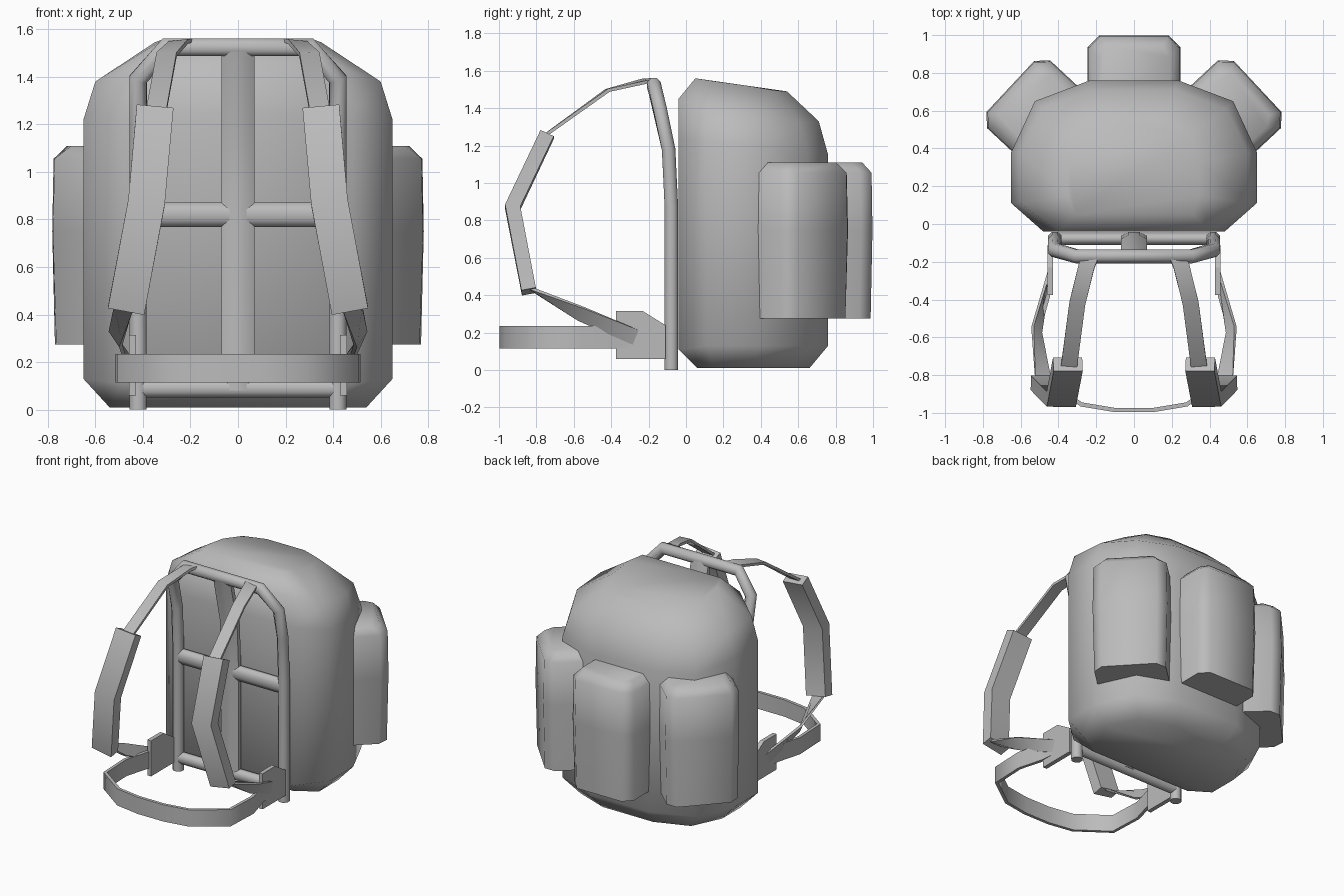
import bpy, bmesh, math
from mathutils import Vector, Matrix

old = bpy.data.objects.get("Cube")
if old:
    bpy.data.objects.remove(old, do_unlink=True)

grey = bpy.data.materials.new("plain_grey")
grey.use_nodes = True
grey.diffuse_color = (0.5, 0.5, 0.5, 1)
grey.node_tree.nodes["Principled BSDF"].inputs["Base Color"].default_value = (0.5, 0.5, 0.5, 1)


def finish(name, bm, angle=60):
    bmesh.ops.recalc_face_normals(bm, faces=bm.faces[:])
    mesh = bpy.data.meshes.new(name)
    bm.to_mesh(mesh)
    bm.free()
    mesh.materials.append(grey)
    ob = bpy.data.objects.new(name, mesh)
    bpy.context.collection.objects.link(ob)
    bpy.ops.object.select_all(action='DESELECT')
    ob.select_set(True)
    bpy.context.view_layer.objects.active = ob
    bpy.ops.object.shade_smooth_by_angle(angle=math.radians(angle))
    return ob


def loft(name, rings, angle=60):
    """Skin a list of closed rings and cap both ends."""
    bm = bmesh.new()
    loops = [[bm.verts.new(p) for p in ring] for ring in rings]
    n = len(loops[0])
    for a, b in zip(loops, loops[1:]):
        for i in range(n):
            j = (i + 1) % n
            bm.faces.new((a[i], a[j], b[j], b[i]))
    bm.faces.new(loops[0][::-1])
    bm.faces.new(loops[-1])
    return finish(name, bm, angle)


def sweep(name, path, sides, section, angle=60):
    """Carry a section along a path; sides holds the u direction at each point."""
    pts = [Vector(p) for p in path]
    if len(sides) == 1:
        sides = sides * len(pts)
    rings = []
    for i, p in enumerate(pts):
        before = (p - pts[i - 1]).normalized() if i else None
        after = (pts[i + 1] - p).normalized() if i + 1 < len(pts) else None
        before, after = before or after, after or before
        t = (before + after).normalized()
        u = Vector(sides[i])
        u = (u - t * u.dot(t)).normalized()
        v = t.cross(u) / max(0.5, t.dot(after))
        rings.append([p + u * a + v * b for a, b in section])
    return loft(name, rings, angle)


def rect(w, h):
    return [(-w / 2, -h / 2), (w / 2, -h / 2), (w / 2, h / 2), (-w / 2, h / 2)]


def ngon(r, n=8):
    return [(r * math.cos((i + .5) * math.tau / n), r * math.sin((i + .5) * math.tau / n))
            for i in range(n)]


def mirrored(half):
    return half + [(-x, y, z) for x, y, z in reversed(half)]


# Main bag: half rings from front centre round to the back
bag_rings = [
    [(.40, .06, .01), (.54, .15, .01), (.54, .36, .01), (.44, .57, .01), (.20, .66, .01)],
    [(.48, -.04, .11), (.65, .11, .13), (.65, .38, .13), (.525, .65, .13), (.235, .76, .13)],
    [(.48, -.04, 1.24), (.65, .11, 1.22), (.65, .38, 1.20), (.525, .65, 1.15), (.235, .76, 1.15)],
    [(.40, -.04, 1.45), (.60, .11, 1.38), (.60, .38, 1.36), (.49, .61, 1.32), (.22, .71, 1.33)],
    [(.31, .05, 1.56), (.35, .15, 1.545), (.35, .33, 1.52), (.30, .48, 1.495), (.15, .54, 1.49)],
]
loft("main_bag", [mirrored(r) for r in bag_rings])


# Three pockets: one at the back, one on each rear corner
def pocket(name, x, y, turn):
    def ring(z, inset):
        w, c = .245 - inset, .06
        return [Vector(p) for p in mirrored(
            [(w, -.42, z), (w, -c - inset, z), (w - c + inset * .4, -inset, z)])]
    m = Matrix.Translation((x, y, 0)) @ Matrix.Rotation(math.radians(turn), 4, 'Z')
    rings = [[m @ p for p in ring(z, i)] for z, i in
             ((.275, .01), (.75, 0), (1.055, .005), (1.11, .055))]
    loft(name, rings)


pocket("back_pocket", 0, .997, 0)
pocket("left_pocket", .655, .728, -47)
pocket("right_pocket", -.655, .728, 47)

# Carrying frame: bent hoop with crossbars and a centre post
half_hoop = [(.42, -.078, 0), (.42, -.078, .87), (.42, -.093, 1.18),
             (.42, -.138, 1.39), (.30, -.172, 1.525)]
sweep("frame_hoop", mirrored(half_hoop), [(0, 1, 0)], ngon(.039))
sweep("frame_centre_post",
      [(0, -.078, .08), (0, -.078, .87), (0, -.093, 1.18), (0, -.172, 1.52)],
      [(1, 0, 0)], [(a * 1.9, b) for a, b in ngon(.039)])
for label, z, h in (("lower", .09, .042), ("middle", .82, .055)):
    sweep("frame_%s_crossbar" % label, [(-.42, -.078, z), (.42, -.078, z)],
          [(0, 0, 1)], [(a * h / .035, b) for a, b in ngon(.035)])

# Shoulder straps, pads and hip plates on both sides
for label, s in (("left", 1), ("right", -1)):
    def side(pts):
        return [(s * x, y, z) for x, y, z in pts]

    sweep(label + "_upper_strap",
          side([(.23, -.17, 1.545), (.25, -.22, 1.545), (.30, -.42, 1.495), (.345, -.76, 1.25)]),
          side([(1, -.2, -.15)]), rect(.085, .018))
    sweep(label + "_shoulder_pad",
          side([(.35, -.742, 1.26), (.385, -.927, .87), (.47, -.84, .42)]),
          side([(1, 0, .1)]), rect(.155, .078), 50)
    sweep(label + "_lower_strap",
          side([(.48, -.83, .435), (.515, -.56, .30), (.45, -.27, .175)]),
          side([(1, .1, 0), (.5, .2, .8), (0, .4, 1)]), rect(.085, .016))
    plate = [(-.375, .06), (-.11, .06), (-.11, .24), (-.23, .315), (-.375, .315)]
    loft(label + "_hip_plate", [[(s * x, y, z) for y, z in plate] for x in (.428, .458)], 30)

# Waist belt
half_belt = [(.448, -.30, .175), (.455, -.38, .175), (.505, -.56, .175),
             (.495, -.80, .175), (.28, -.955, .175), (0.1, -.985, .175)]
sweep("waist_belt", mirrored(half_belt), [(0, 0, 1)], rect(.12, .022))
